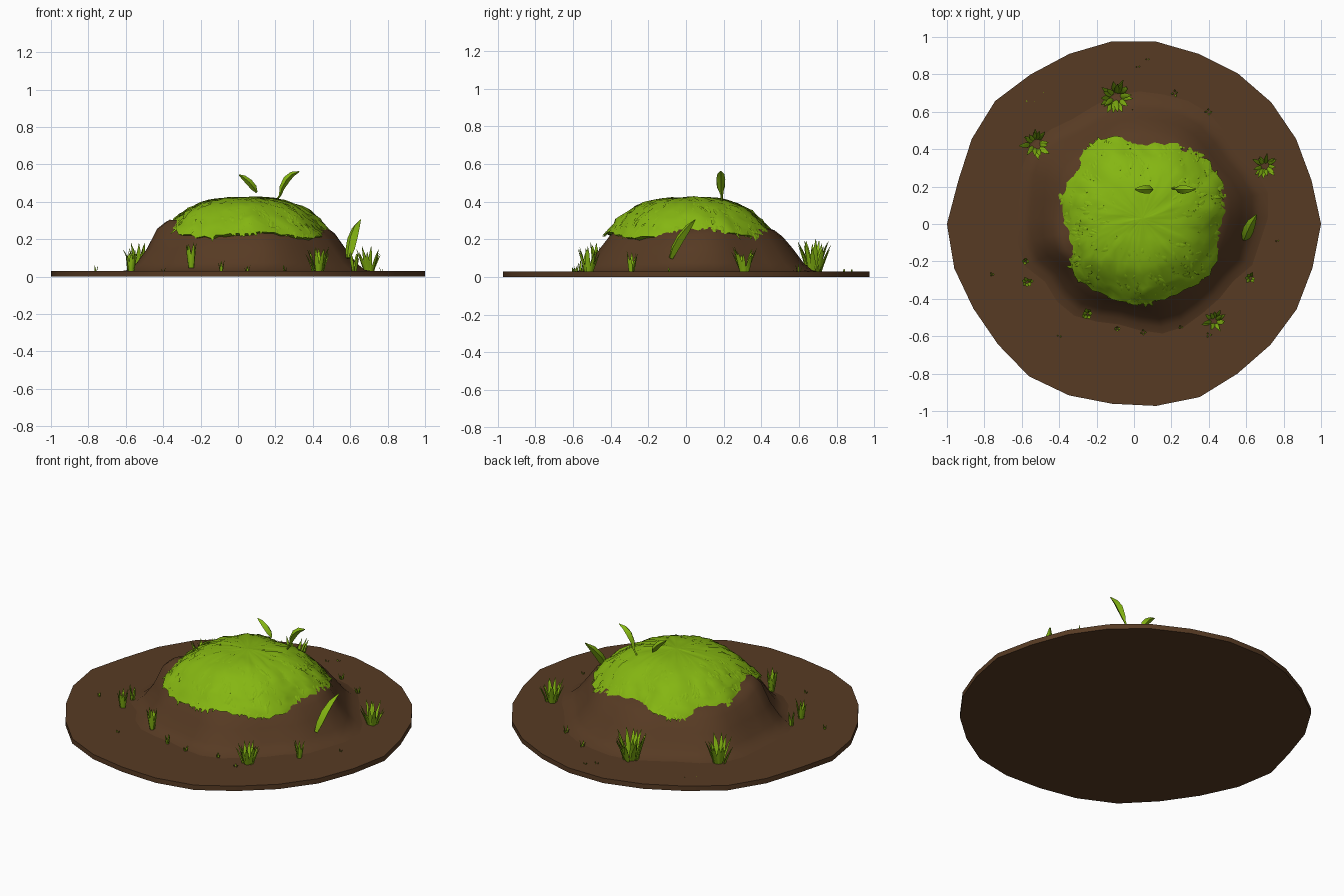
import bpy, bmesh, math, random
from mathutils import Vector, noise

if "Cube" in bpy.data.objects:
    bpy.data.objects.remove(bpy.data.objects["Cube"])

random.seed(4)


def material(name, rgb):
    m = bpy.data.materials.new(name)
    m.diffuse_color = (*rgb, 1)
    m.use_nodes = True
    m.node_tree.nodes["Principled BSDF"].inputs["Base Color"].default_value = m.diffuse_color
    return m


SOIL = material("soil brown", (0.095, 0.043, 0.017))
GREEN = material("moss green", (0.235, 0.47, 0.006))


def finish(bm, name, mat, angle=None):
    bmesh.ops.recalc_face_normals(bm, faces=bm.faces)
    me = bpy.data.meshes.new(name)
    bm.to_mesh(me)
    bm.free()
    me.materials.append(mat)
    ob = bpy.data.objects.new(name, me)
    bpy.context.collection.objects.link(ob)
    if angle:
        bpy.context.view_layer.objects.active = ob
        ob.select_set(True)
        bpy.ops.object.shade_smooth_by_angle(angle=math.radians(angle))
        ob.select_set(False)
    return ob


def loft(bm, rings, cap=True):
    """Bridge equal-length rings of points and close both ends."""
    vs = [[bm.verts.new(p) for p in r] for r in rings]
    n = len(vs[0])
    for a, b in zip(vs, vs[1:]):
        for i in range(n):
            j = (i + 1) % n
            bm.faces.new((a[i], a[j], b[j], b[i]))
    if cap:
        bm.faces.new(vs[0])
        bm.faces.new(vs[-1])


def blade(bm, base, direction, length, width, bend=Vector(), thick=0.3, side=None, steps=4):
    """Curved tapering leaf with a diamond section."""
    d = Vector(direction).normalized()
    side = side or d.cross(Vector((0, 0, 1)))
    if side.length < 0.01:
        side = Vector((1, 0, 0))
    side = side.normalized()
    nor = side.cross(d).normalized()
    rings = []
    for k in range(steps + 1):
        t = k / steps
        c = Vector(base) + d * length * t + bend * t * t
        w = width / 2 * (0.55 + 1.3 * t - 1.8 * t * t)
        w = max(w, width * 0.03)
        rings.append([c + side * w, c + nor * w * thick, c - side * w, c - nor * w * thick])
    loft(bm, rings)


# Flat ground disc with an uneven edge
bm = bmesh.new()
N = 26
edge = []
for i in range(N):
    a = math.tau * i / N
    r = 1 if i in (0, N // 2) else 0.99 - 0.018 * abs(math.sin(a * 3.5 + 1)) + 0.005 * math.sin(a * 8)
    edge.append((r * math.cos(a), r * math.sin(a)))
loft(bm, [[(x, y, z) for x, y in edge] for z in (0, 0.03)])
finish(bm, "ground_disc", SOIL, 30)

# Soil mound: stacked rings, stretched per direction, with soft lumps
bm = bmesh.new()
M = 32
profile = [(0.70, 0.025), (0.63, 0.036), (0.585, 0.075), (0.53, 0.15),
           (0.475, 0.215), (0.43, 0.25), (0.25, 0.30), (0.03, 0.32)]
rings = []
for r, z in profile:
    ring = []
    for i in range(M):
        a = math.tau * i / M
        c, s = math.cos(a), math.sin(a)
        lump = 1 + 0.03 * math.sin(5 * a + 1) + 0.02 * math.sin(8 * a)
        rr = r * lump * (0.91 if s < -0.5 else 1)
        # ridges on the left front and right
        up = 0.055 * math.exp(-((a - 3.5) / 0.3) ** 2) + 0.02 * math.exp(-((a - 0.4) / 0.4) ** 2)
        h = z + (up if 0.2 < z < 0.27 else 0)
        ring.append((0.03 + rr * c, 0.03 + rr * s, h))
    rings.append(ring)
loft(bm, rings)
finish(bm, "soil_mound", SOIL, 60)


# Moss cap: rounded-square dome
def cap_point(a, t):
    c, s = math.cos(a), math.sin(a)
    R = 0.435 / (abs(c) ** 2.6 + abs(s) ** 2.6) ** (1 / 2.6)
    R *= 1 + 0.03 * math.sin(3 * a + 0.6) + 0.025 * math.sin(7 * a)
    rim = 0.222 + 0.014 * math.sin(4 * a + 1) + 0.04 * math.exp(-((a % math.tau - 3.4) / 0.5) ** 2)
    z = rim + (0.424 - rim) * (1 - t ** 3.1)
    return Vector((0.045 + R * t * c, 0.03 + R * t * s, z))


bm = bmesh.new()
K = 72
rings = []
for t in (0.02, 0.12, 0.24, 0.36, 0.47, 0.57, 0.66, 0.74, 0.81, 0.87, 0.92, 0.96, 1.0):
    ring = []
    for i in range(K):
        p = cap_point(math.tau * i / K, t)
        amp = 0.010 * t
        p += Vector([random.uniform(-amp, amp) for _ in range(3)])
        p.z += 0.008 * noise.noise(Vector((p.x * 5, p.y * 25, p.z * 10)))
        ring.append(p)
    rings.append(ring)
under = []
for i in range(K):
    p = cap_point(math.tau * i / K, 0.9)
    p.z = rings[-1][i].z - 0.012
    under.append(p)
rings.append(under)
loft(bm, rings)
finish(bm, "moss_cap", GREEN, 70)

# Short blades lying over the moss, pointing downhill
bm = bmesh.new()
for _ in range(620):
    a = random.uniform(0, math.tau)
    t = random.uniform(0.1, 1) ** 0.45
    t = min(t, 0.97)
    p = cap_point(a, t)
    down = (cap_point(a, t + 0.03) - p).normalized()
    around = (cap_point(a + 0.03, t) - p).normalized()
    nor = down.cross(around)
    if nor.z < 0:
        nor = -nor
    d = down + around * random.uniform(-0.7, 0.7) + nor * random.uniform(0.05, 0.35) * t
    side = d.cross(nor)
    blade(bm, p - nor * 0.003, d, random.uniform(0.025, 0.055), random.uniform(0.014, 0.03),
          -nor * 0.008, 0.3, side, 3)
finish(bm, "moss_blades", GREEN, 50)

# Grass tufts around the mound: x, y, base z, height, spread, blade count
tufts = [(-0.10, 0.68, 0.03, 0.18, 0.085, 20), (-0.53, 0.43, 0.03, 0.16, 0.075, 18),
         (0.70, 0.31, 0.03, 0.14, 0.065, 14), (0.43, -0.52, 0.03, 0.14, 0.06, 14),
         (-0.25, -0.48, 0.055, 0.15, 0.03, 7), (-0.57, -0.31, 0.03, 0.13, 0.03, 7),
         (-0.58, -0.20, 0.03, 0.12, 0.02, 4), (0.62, -0.29, 0.03, 0.12, 0.03, 6),
         (-0.09, -0.56, 0.03, 0.08, 0.015, 4), (0.05, -0.58, 0.03, 0.04, 0.018, 4),
         (0.00, 0.58, 0.03, 0.10, 0.03, 6), (0.40, 0.60, 0.03, 0.05, 0.02, 4),
         (0.22, 0.70, 0.03, 0.05, 0.02, 4), (0.25, -0.55, 0.03, 0.04, 0.01, 3),
         (0.40, -0.595, 0.03, 0.03, 0.015, 3), (-0.76, -0.27, 0.03, 0.04, 0.012, 3),
         (0.765, -0.09, 0.03, 0.03, 0.01, 2), (-0.40, -0.60, 0.03, 0.03, 0.01, 2),
         (0.02, 0.84, 0.03, 0.025, 0.012, 2), (0.07, 0.88, 0.03, 0.025, 0.01, 2),
         (-0.55, 0.65, 0.03, 0.012, 0.03, 2), (-0.47, 0.70, 0.03, 0.012, 0.02, 2)]
bm = bmesh.new()
for x, y, z, h, spread, n in tufts:
    for i in range(n):
        a = math.tau * i / n + random.uniform(-0.3, 0.3)
        out = Vector((math.cos(a), math.sin(a), 0))
        lean = spread * random.uniform(0.3, 0.65)
        base = Vector((x, y, z - 0.008)) + out * spread * random.uniform(0.2, 0.45)
        d = out * lean + Vector((0, 0, h * random.uniform(0.65, 1.0)))
        blade(bm, base, d, d.length, max(0.012, h * 0.2), out * spread * 0.2, 0.4)
finish(bm, "grass_tufts", GREEN, 50)


# Larger curled leaves: two on top, one leaning on the right slope
def leaf(name, points, widths, side):
    bm = bmesh.new()
    side = Vector(side).normalized()
    pts = [Vector(p) for p in points]
    rings = []
    for i, (p, w) in enumerate(zip(pts, widths)):
        d = (pts[min(i + 1, len(pts) - 1)] - pts[max(i - 1, 0)]).normalized()
        nor = d.cross(side).normalized()
        rings.append([p + side * w * 0.5, p + nor * w * 0.4, p - side * w * 0.5, p - nor * w * 0.4])
    loft(bm, rings)
    finish(bm, name, GREEN, 60)


leaf("top_leaf_left", [(0.10, 0.185, 0.45), (0.085, 0.185, 0.475), (0.06, 0.185, 0.505),
                       (0.03, 0.185, 0.53), (0.005, 0.185, 0.545)],
     [0.012, 0.042, 0.045, 0.032, 0.006], (0, 1, 0))
leaf("top_leaf_right", [(0.20, 0.19, 0.40), (0.225, 0.19, 0.435), (0.235, 0.185, 0.475),
                        (0.26, 0.185, 0.52), (0.29, 0.185, 0.548), (0.328, 0.185, 0.562)],
     [0.012, 0.014, 0.036, 0.048, 0.036, 0.006], (0, 1, 0))
leaf("slope_leaf", [(0.59, -0.08, 0.10), (0.60, -0.06, 0.15), (0.612, -0.03, 0.205),
                    (0.63, 0.01, 0.26), (0.655, 0.05, 0.305)],
     [0.03, 0.055, 0.06, 0.045, 0.006], (1, -0.5, 0))
